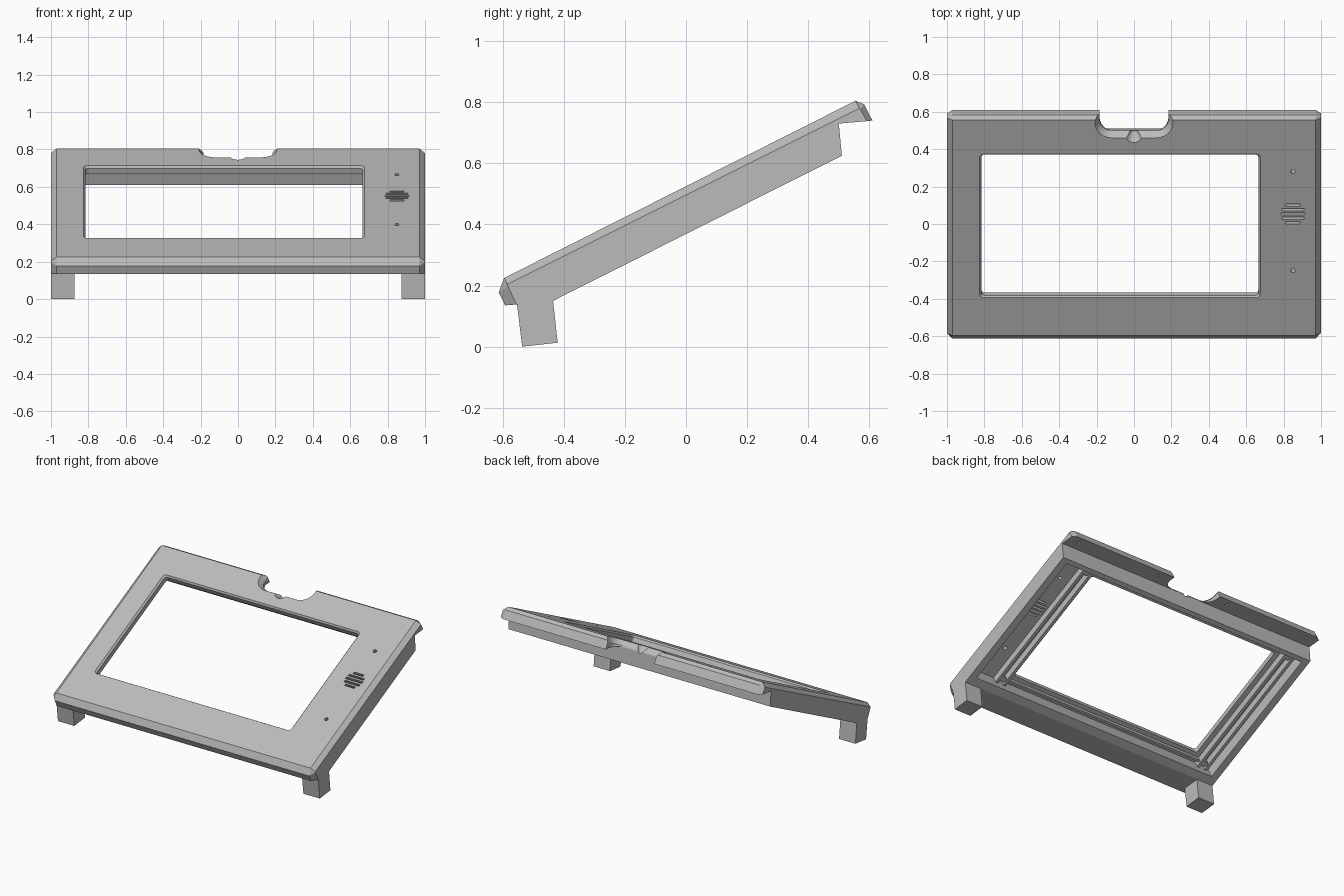
import bpy, bmesh, math
from mathutils import Matrix, Vector

if "Cube" in bpy.data.objects:
    bpy.data.objects.remove(bpy.data.objects["Cube"], do_unlink=True)

# Plate frame: x across, v up the slope, w out of the top face
SLOPE = math.atan(0.504)
TILT = Matrix.Translation((0, 0, 0.525)) @ Matrix.Rotation(SLOPE, 4, 'X')
PLATE = 0.045      # plate thickness
WALL_DEPTH = 0.3   # deep enough to leave through the underside

grey = bpy.data.materials.new("plain grey")
grey.use_nodes = True
colour = (0.5, 0.5, 0.5, 1)
grey.diffuse_color = colour
grey.node_tree.nodes["Principled BSDF"].inputs["Base Color"].default_value = colour


def loft(bm, rings):
    """Closed solid through rings of equal length."""
    loops = [[bm.verts.new(p) for p in ring] for ring in rings]
    n = len(loops[0])
    for a, b in zip(loops, loops[1:]):
        for i in range(n):
            j = (i + 1) % n
            bm.faces.new((a[i], a[j], b[j], b[i]))
    bm.faces.new(loops[0][::-1])
    bm.faces.new(loops[-1])


def finish(name, bm, matrix=None):
    if matrix:
        bmesh.ops.transform(bm, matrix=matrix, verts=bm.verts)
    bmesh.ops.recalc_face_normals(bm, faces=bm.faces)
    mesh = bpy.data.meshes.new(name)
    bm.to_mesh(mesh)
    bm.free()
    mesh.materials.append(grey)
    obj = bpy.data.objects.new(name, mesh)
    bpy.context.scene.collection.objects.link(obj)
    return obj


def rounded(x0, x1, v0, v1, r, steps=6):
    """Rounded rectangle outline."""
    pts = []
    corners = ((x1 - r, v1 - r), (x0 + r, v1 - r), (x0 + r, v0 + r), (x1 - r, v0 + r))
    for q, (cx, cv) in enumerate(corners):
        for i in range(steps + 1):
            a = (q + i / steps) * math.pi / 2
            pts.append((cx + r * math.cos(a), cv + r * math.sin(a)))
    return pts


def circle(x, v, r, n=16):
    return [(x + r * math.cos(2 * math.pi * i / n), v + r * math.sin(2 * math.pi * i / n))
            for i in range(n)]


def at(outline, w):
    return [(x, v, w) for x, v in outline]


def prism(bm, outline, w0, w1):
    loft(bm, [at(outline, w0), at(outline, w1)])


def box(bm, x0, x1, v0, v1, w0, w1):
    prism(bm, [(x0, v0), (x1, v0), (x1, v1), (x0, v1)], w0, w1)


def cut(target, cutters):
    for c in cutters:
        c.hide_render = True
        mod = target.modifiers.new("cut", 'BOOLEAN')
        mod.operation, mod.solver, mod.object = 'DIFFERENCE', 'EXACT', c
    bpy.context.view_layer.update()
    graph = bpy.context.evaluated_depsgraph_get()
    mesh = bpy.data.meshes.new_from_object(target.evaluated_get(graph))
    target.modifiers.clear()
    target.data = mesh
    for c in cutters:
        bpy.data.objects.remove(c, do_unlink=True)


# Sloped body: side profile with chamfered ends
under = [(-0.435, 0.15), (0.51, 0.625), (0.50, 0.73)]
full = [(-0.595, 0.225), (-0.613, 0.178), (-0.592, 0.135)] + under + \
       [(0.61, 0.74), (0.583, 0.793), (0.555, 0.805)]
tip = [(-0.585, 0.204), (-0.582, 0.197), (-0.555, 0.139)] + under + \
      [(0.592, 0.738), (0.570, 0.777), (0.567, 0.780)]
bm = bmesh.new()
loft(bm, [[(x, y, z) for y, z in prof]
          for x, prof in ((-1, tip), (-0.97, full), (0.97, full), (1, tip))])
body = finish("display_frame", bm)

# Hollow underside
bm = bmesh.new()
box(bm, -0.95, 0.95, -0.50, 0.47, -WALL_DEPTH, -PLATE)
cavity = finish("cavity_cutter", bm, TILT)

# Screen window with eased rim, speaker slots and small holes
bm = bmesh.new()
inner = rounded(-0.815, 0.665, -0.433, 0.41, 0.015)
outer = rounded(-0.827, 0.677, -0.443, 0.42, 0.025)
loft(bm, [at(inner, -WALL_DEPTH), at(inner, -0.012), at(outer, 0.002), at(outer, 0.1)])
for k in range(-2, 3):
    d = k * 0.026
    half = math.sqrt(0.064 ** 2 - d * d)
    box(bm, 0.85 - half, 0.85 + half, 0.06 + d - 0.007, 0.06 + d + 0.007, -0.1, 0.1)
for v in (-0.28, 0.314):
    prism(bm, circle(0.85, v, 0.012), -0.1, 0.1)
openings = finish("opening_cutter", bm, TILT)

# Rear notch with flared rim
bm = bmesh.new()
low = rounded(-0.185, 0.185, 0.54, 0.95, 0.07)
high = rounded(-0.21, 0.21, 0.515, 0.95, 0.09)
loft(bm, [at(low, -0.2), at(low, -0.035), at(high, 0.002), at(high, 0.1)])
notch = finish("notch_cutter", bm, TILT)

# Finger scoop in the middle of the notch
bm = bmesh.new()
loft(bm, [at(circle(0, 0.54, 0.01), -0.05), at(circle(0, 0.53, 0.045), 0.003),
          at(circle(0, 0.53, 0.045), 0.1)])
scoop = finish("scoop_cutter", bm, TILT)

# Blind screw holes under the rear flange
bm = bmesh.new()
for x in (-0.92, -0.28, 0.28, 0.92):
    prism(bm, circle(x, 0.60, 0.01, 10), -0.2, -0.04)
screws = finish("screw_cutter", bm, TILT)

cut(body, [cavity, openings, notch, scoop, screws])

# Feet under the front corners
for side, name in ((1, "left_foot"), (-1, "right_foot")):
    bm = bmesh.new()
    prof = [(-0.553, 0.139), (-0.536, 0.0), (-0.42, 0.013), (-0.435, 0.151)]
    loft(bm, [[(side * x, y, z) for y, z in prof] for x in (0.875, 1.0)])
    finish(name, bm)

# Screen mounting ribs on the underside
bm = bmesh.new()
for x in (-0.92, -0.86, 0.71, 0.77):
    box(bm, x - 0.01, x + 0.01, -0.50, 0.47, -0.09, -PLATE + 0.003)
finish("mounting_ribs", bm, TILT)
bm = bmesh.new()
box(bm, -0.85, 0.70, -0.475, -0.46, -0.075, -PLATE + 0.003)
finish("front_rib", bm, TILT)

# Screw bosses at the screen corners
bm = bmesh.new()
for x in (-0.89, 0.74):
    for v in (-0.465, 0.435):
        prism(bm, circle(x, v, 0.02, 12), -0.085, -PLATE + 0.003)
finish("screw_bosses", bm, TILT)
